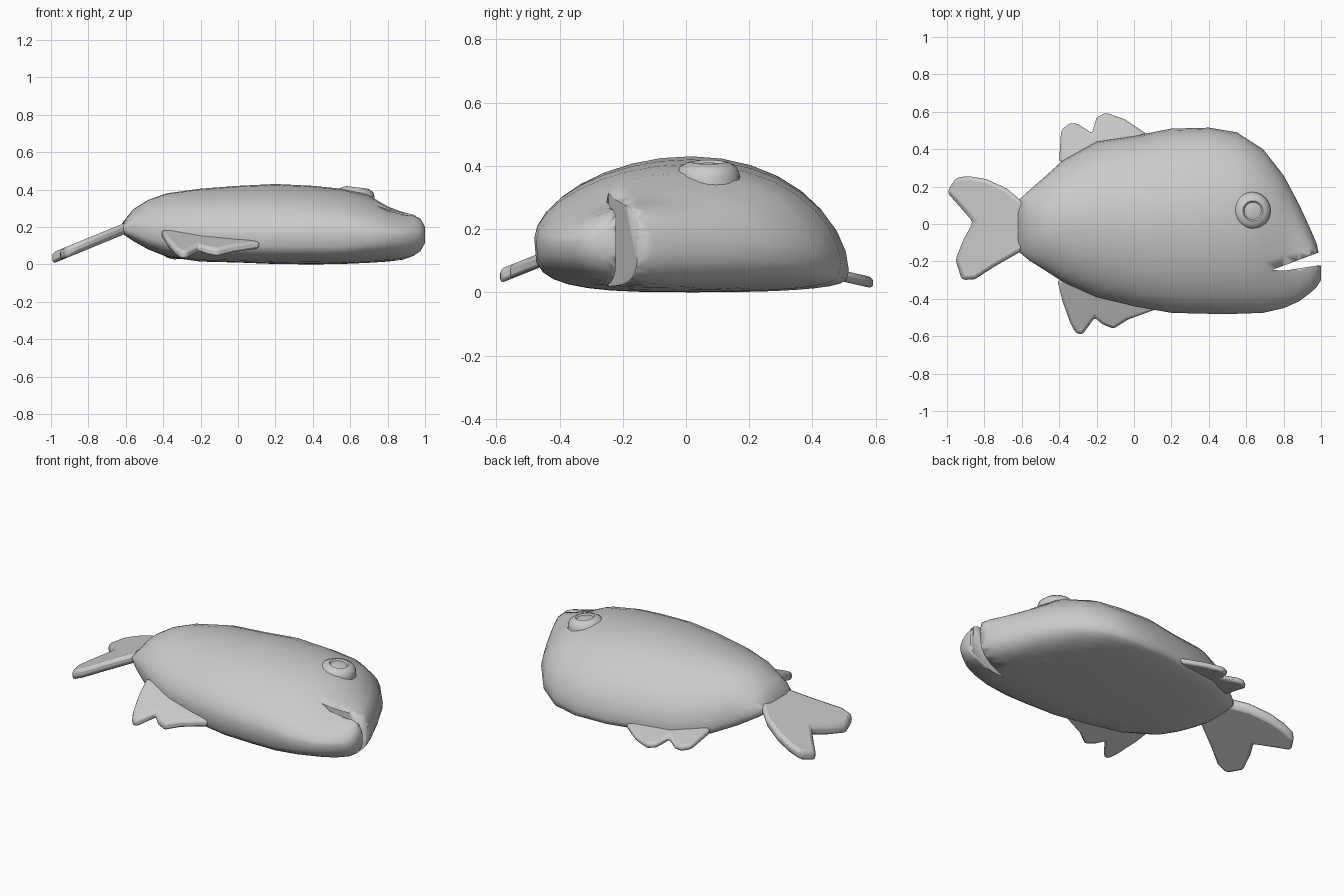
import bpy, bmesh
from math import sin, cos, pi
from mathutils import Matrix


def finish(name, bm, angle=50):
    bmesh.ops.recalc_face_normals(bm, faces=bm.faces)
    me = bpy.data.meshes.new(name)
    bm.to_mesh(me)
    bm.free()
    ob = bpy.data.objects.new(name, me)
    bpy.context.collection.objects.link(ob)
    bpy.ops.object.select_all(action='DESELECT')
    ob.select_set(True)
    bpy.context.view_layer.objects.active = ob
    bpy.ops.object.shade_smooth_by_angle(angle=angle * pi / 180)
    return ob


def loft(bm, rings, cap=True):
    loops = [[bm.verts.new(p) for p in r] for r in rings]
    n = len(loops[0])
    for a, b in zip(loops, loops[1:]):
        for i in range(n):
            j = (i + 1) % n
            bm.faces.new((a[i], a[j], b[j], b[i]))
    if cap:
        bm.faces.new(loops[0])
        bm.faces.new(loops[-1])


def section(x, yd, yv, zt, zb, zd, zv, n=32):
    # domed upper flank leaning to the back, flattened lower flank, rounder at the head
    yc, h, ring = (yd + yv) / 2, (yd - yv) / 2, []
    zm = (zd + zv) / 2
    head = min(max((x - 0.55) / 0.35, 0), 1)
    for i in range(n):
        t = 2 * pi * i / n
        c, s = cos(t), sin(t)
        up = s >= -1e-6
        if not up:
            c = abs(c) ** (0.7 + 0.25 * head) * (1 if c > 0 else -1)
        ze = zm + (zd - zv) / 2 * c
        if up:
            s = max(s, 0)
            z = ze + (zt - zm) * (s ** (1.1 + 0.1 * head) + 0.15 * c * s)
        else:
            z = ze - (ze - zb) * (-s) ** (0.5 + 0.35 * head)
        ring.append((x, yc + h * c, z))
    return ring


def plate(name, outline, zf, th, bevel=0.014):
    bm = bmesh.new()
    loft(bm, [[(x, y, zf(x, y) + d) for x, y in outline] for d in (-th / 2, th / 2)])
    ob = finish(name, bm)
    if bevel:
        m = ob.modifiers.new("soft_rim", 'BEVEL')
        m.width, m.segments, m.limit_method = bevel, 2, 'ANGLE'
    return ob


# Body: x, dorsal y, belly y, top z, bottom z, dorsal edge z, belly edge z
stations = [
    (-0.62, 0.125, -0.145, 0.22, 0.165, 0.19, 0.20),
    (-0.56, 0.18, -0.195, 0.295, 0.125, 0.17, 0.20),
    (-0.48, 0.25, -0.245, 0.345, 0.08, 0.14, 0.19),
    (-0.38, 0.34, -0.31, 0.38, 0.04, 0.10, 0.18),
    (-0.20, 0.44, -0.39, 0.405, 0.015, 0.08, 0.17),
    (0.0, 0.47, -0.44, 0.42, 0.01, 0.07, 0.17),
    (0.20, 0.51, -0.475, 0.43, 0.002, 0.07, 0.17),
    (0.40, 0.515, -0.48, 0.42, 0.0, 0.07, 0.17),
    (0.55, 0.49, -0.48, 0.405, 0.002, 0.09, 0.17),
    (0.69, 0.40, -0.475, 0.375, 0.008, 0.12, 0.16),
    (0.80, 0.26, -0.45, 0.31, 0.015, 0.14, 0.16),
    (0.88, 0.11, -0.415, 0.28, 0.025, 0.15, 0.16),
    (0.94, -0.02, -0.37, 0.265, 0.045, 0.155, 0.16),
    (0.975, -0.10, -0.34, 0.245, 0.07, 0.16, 0.16),
    (1.0, -0.21, -0.30, 0.20, 0.115, 0.16, 0.16),
]
bm = bmesh.new()
loft(bm, [section(*s) for s in stations])
body = finish("body", bm)

# Mouth slit cut through the head
cutter = plate("mouth_cutter", [(0.74, -0.245), (0.98, -0.155), (1.06, -0.13),
                                (1.06, -0.22), (0.98, -0.222), (0.80, -0.25)],
               lambda x, y: 0.2, 0.8, 0)
cutter.hide_render = True
m = body.modifiers.new("mouth", 'BOOLEAN')
m.operation, m.object, m.solver = 'DIFFERENCE', cutter, 'EXACT'
bpy.context.view_layer.objects.active = body
bpy.ops.object.modifier_apply(modifier="mouth")
bpy.data.objects.remove(cutter)

# Forked tail, drooping towards the ground
plate("tail_fin", [(-0.58, 0.10), (-0.61, 0.13), (-0.68, 0.19), (-0.79, 0.24), (-0.88, 0.255),
                   (-0.95, 0.25), (-1.0, 0.17), (-0.92, 0.08), (-0.86, 0.01),
                   (-0.91, -0.08), (-0.955, -0.19), (-0.92, -0.30), (-0.85, -0.295),
                   (-0.75, -0.23), (-0.61, -0.15), (-0.58, -0.12)],
      lambda x, y: 0.19 + (x + 0.61) * 0.41, 0.06, 0.02)

# Two-lobed fins along the back and belly
plate("dorsal_fin", [(0.07, 0.48), (-0.05, 0.56), (-0.15, 0.595), (-0.20, 0.57),
                     (-0.225, 0.485), (-0.30, 0.535), (-0.345, 0.54), (-0.39, 0.50),
                     (-0.40, 0.34), (-0.36, 0.30), (-0.2, 0.40), (0.0, 0.44)],
      lambda x, y: 0.03 + (0.59 - y) * 0.23, 0.035)
plate("belly_fin", [(0.12, -0.455), (-0.03, -0.51), (-0.11, -0.56), (-0.17, -0.535),
                    (-0.21, -0.50), (-0.275, -0.59), (-0.31, -0.585), (-0.34, -0.53),
                    (-0.38, -0.42), (-0.41, -0.30), (-0.3, -0.31), (-0.1, -0.38)],
      lambda x, y: 0.05 + (y + 0.59) * 0.40, 0.045)


# Eyes: low turned rims with a dished pupil, one on each flank
def eye(name, loc, flip, scale_z, tilt):
    prof = [(0.105, -0.07), (0.10, -0.03), (0.09, -0.006), (0.07, 0.006),
            (0.054, 0.010), (0.046, 0.002), (0.036, 0.004), (0.008, 0.008)]
    bm = bmesh.new()
    loft(bm, [[(r * cos(2 * pi * i / 24), r * sin(2 * pi * i / 24), z * scale_z * flip)
               for i in range(24)] for r, z in prof])
    bmesh.ops.transform(bm, verts=bm.verts,
                        matrix=Matrix.Translation(loc) @ Matrix.Rotation(tilt, 4, 'Y'))
    finish(name, bm)


eye("upper_eye", (0.635, 0.07, 0.402), 1, 1.0, 0.12)
eye("lower_eye", (0.635, 0.05, 0.016), -1, 0.8, 0)
